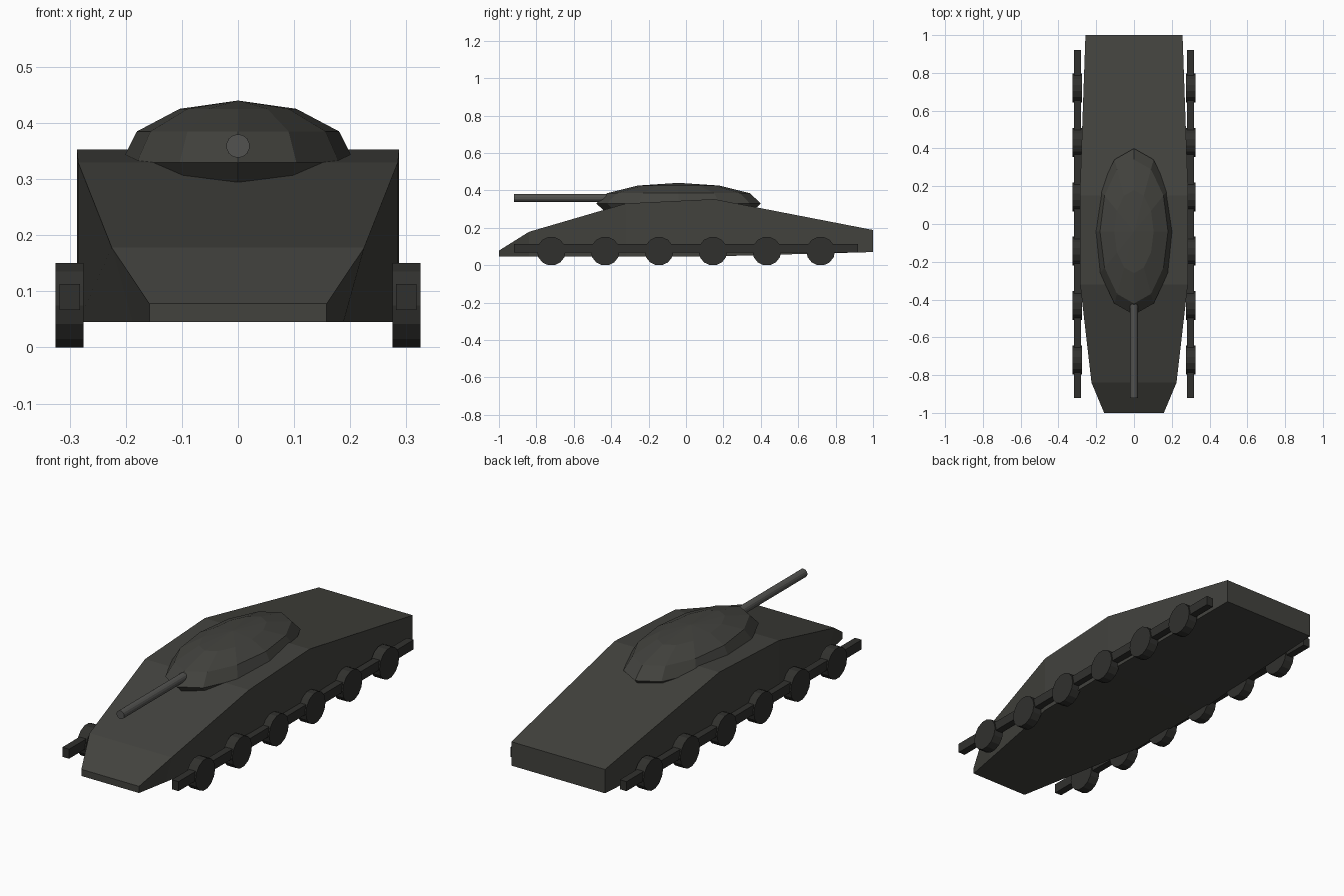
import bpy, bmesh, math
from mathutils import Matrix

if "Cube" in bpy.data.objects:
    bpy.data.objects.remove(bpy.data.objects["Cube"])


def material(name, rgb):
    m = bpy.data.materials.new(name)
    m.diffuse_color = (*rgb, 1)
    m.use_nodes = True
    m.node_tree.nodes["Principled BSDF"].inputs["Base Color"].default_value = m.diffuse_color
    return m


ARMOUR = material("dark_armour", (0.055, 0.055, 0.048))
RUNNING = material("running_gear", (0.03, 0.03, 0.027))
STEEL = material("gun_steel", (0.085, 0.085, 0.08))


def finish(bm, name, mat):
    bmesh.ops.recalc_face_normals(bm, faces=bm.faces)
    me = bpy.data.meshes.new(name)
    bm.to_mesh(me)
    bm.free()
    me.materials.append(mat)
    ob = bpy.data.objects.new(name, me)
    bpy.context.collection.objects.link(ob)
    return ob


def cylinder(name, mat, sides, radius, length, matrix):
    bm = bmesh.new()
    bmesh.ops.create_cone(bm, cap_ends=True, segments=sides, radius1=radius,
                          radius2=radius, depth=length, matrix=matrix)
    return finish(bm, name, mat)


# Hull: lofted sections of y, half width and z at bottom, then at top
sections = [
    (-1.00, 0.158, 0.045, 0.158, 0.078),
    (-0.84, 0.188, 0.045, 0.225, 0.178),
    (-0.32, 0.285, 0.045, 0.285, 0.330),
    (0.15, 0.287, 0.047, 0.287, 0.353),
    (1.00, 0.257, 0.070, 0.257, 0.188),
]
bm = bmesh.new()
rings = [[bm.verts.new(p) for p in ((-b, y, zb), (b, y, zb), (t, y, zt), (-t, y, zt))]
         for y, b, zb, t, zt in sections]
for r0, r1 in zip(rings, rings[1:]):
    for i in range(4):
        j = (i + 1) % 4
        bm.faces.new((r0[i], r0[j], r1[j], r1[i]))
bm.faces.new(rings[0])
bm.faces.new(rings[-1])
finish(bm, "hull", ARMOUR)

# Turret: squashed low-poly sphere sunk into the roof
bm = bmesh.new()
bmesh.ops.create_uvsphere(
    bm, u_segments=12, v_segments=6, radius=1,
    matrix=Matrix.Translation((0, -0.04, 0.33)) @ Matrix.Diagonal((0.208, 0.44, 0.11, 1)))
finish(bm, "turret", ARMOUR)

# Gun barrel
cylinder("gun_barrel", STEEL, 14, 0.021, 0.56,
         Matrix.Translation((0, -0.64, 0.359)) @ Matrix.Rotation(math.pi / 2, 4, 'X'))

# Running gear on both sides: a long rail and six wheels
for side, label in ((-1, "left"), (1, "right")):
    bm = bmesh.new()
    bmesh.ops.create_cube(
        bm, size=1,
        matrix=Matrix.Translation((side * 0.3, 0, 0.09)) @ Matrix.Diagonal((0.037, 1.84, 0.047, 1)))
    finish(bm, "rail_" + label, RUNNING)
    for i in range(6):
        cylinder(f"wheel_{label}_{i + 1}", RUNNING, 14, 0.077, 0.05,
                 Matrix.Translation((side * 0.3, -0.72 + 0.288 * i, 0.075))
                 @ Matrix.Rotation(math.pi / 2, 4, 'Y'))
